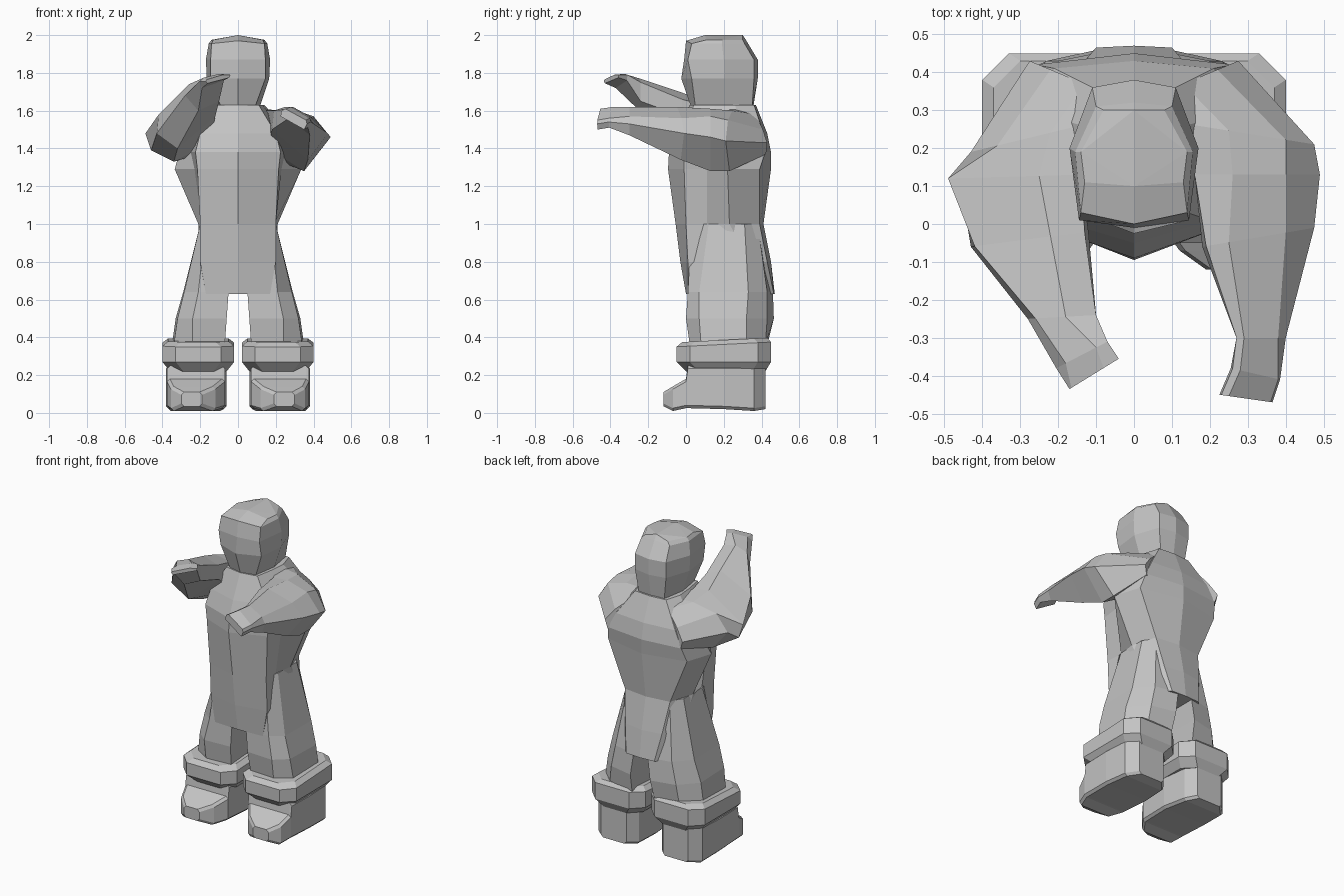
import bpy
import bmesh

cube = bpy.data.objects.get("Cube")
if cube:
    bpy.data.objects.remove(cube, do_unlink=True)

# One plain material for the whole figure
grey = bpy.data.materials.new("plain_grey")
grey.use_nodes = True
colour = (.55, .55, .55, 1)
grey.diffuse_color = colour
grey.node_tree.nodes["Principled BSDF"].inputs["Base Color"].default_value = colour


def loft(name, rings):
    """Skin a list of equal-length point rings and cap both ends."""
    bm = bmesh.new()
    loops = [[bm.verts.new(point) for point in ring] for ring in rings]
    for lower, upper in zip(loops, loops[1:]):
        count = len(lower)
        for i in range(count):
            j = (i + 1) % count
            bm.faces.new((lower[i], lower[j], upper[j], upper[i]))
    bm.faces.new(loops[0])
    bm.faces.new(loops[-1])
    bmesh.ops.triangulate(bm, faces=[f for f in bm.faces if len(f.verts) > 4])
    bmesh.ops.recalc_face_normals(bm, faces=bm.faces)
    mesh = bpy.data.meshes.new(name)
    bm.to_mesh(mesh)
    bm.free()
    mesh.materials.append(grey)
    obj = bpy.data.objects.new(name, mesh)
    bpy.context.collection.objects.link(obj)
    return obj


def body_ring(z, front, half, back, lift=0):
    """Level ring, symmetric about the middle plane."""
    ring = [(0, front, z + lift)]
    ring += [(x, y, z) for x, y in half]
    ring += [(0, back, z + lift)]
    ring += [(-x, y, z) for x, y in reversed(half)]
    return ring


def leg_ring(z, outline, side):
    """Level leg section, listed from inner front round to inner back."""
    return [(side * x, y, z) for x, y in outline]


def cut_rectangle(u_range, v_range, cut):
    """Rectangle outline with cut corners."""
    (a, b), (c, d) = u_range, v_range
    return [(a + cut, c), (b - cut, c), (b, c + cut), (b, d - cut),
            (b - cut, d), (a + cut, d), (a, d - cut), (a, c + cut)]


def cuff_ring(z, x_range, y_range, side, tilt=0):
    """Level cuff section, optionally rising towards the back."""
    return [(side * x, y, z + tilt * (y - y_range[0]))
            for x, y in cut_rectangle(x_range, y_range, cut=.07)]


def boot_ring(y, x_range, z_range, side):
    """Upright boot section with bevelled corners."""
    return [(side * x, y, z) for x, z in cut_rectangle(x_range, z_range, cut=.015)]


def arm_ring(inner_y, outer_y, section, side):
    """Upright arm section; depth runs from the inner to the outer edge."""
    xs = [x for x, z in section]
    low, span = min(xs), max(xs) - min(xs)
    return [(side * x, inner_y + (outer_y - inner_y) * (x - low) / span, z)
            for x, z in section]


# Head
loft("head", [
    body_ring(1.62, front=.03, half=[(.09, .05), (.115, .2), (.09, .35)], back=.355, lift=-.01),
    body_ring(1.77, front=-.025, half=[(.145, .03), (.165, .2), (.11, .36)], back=.38),
    body_ring(1.87, front=-.01, half=[(.145, .01), (.17, .2), (.11, .36)], back=.38),
    body_ring(1.955, front=.0, half=[(.14, .03), (.155, .19), (.1, .31)], back=.32, lift=.015),
    body_ring(1.975, front=.1, half=[(.13, .11), (.14, .19), (.08, .3)], back=.3, lift=.025),
])

# Torso with the long front panel; points run front edge, recess, flank, back
loft("torso", [
    body_ring(.63, front=.0, half=[(.17, .01), (.18, .12), (.19, .36), (.1, .465)], back=.47),
    body_ring(.8, front=-.03, half=[(.2, .01), (.2, .13), (.21, .34), (.13, .43)], back=.45),
    body_ring(1.0, front=-.055, half=[(.2, .0), (.19, .11), (.21, .23), (.16, .39)], back=.41),
    body_ring(1.29, front=-.095, half=[(.215, -.01), (.23, .11), (.335, .22), (.28, .39)], back=.45),
    body_ring(1.38, front=-.09, half=[(.225, -.01), (.25, .12), (.31, .26), (.26, .42)], back=.45),
    body_ring(1.48, front=-.05, half=[(.2, .01), (.24, .15), (.27, .3), (.21, .41)], back=.43),
    body_ring(1.63, front=.02, half=[(.11, .04), (.13, .15), (.14, .26), (.11, .36)], back=.37),
])

for label, side in (("left", 1), ("right", -1)):
    # Trouser leg
    loft(label + "_leg", [
        leg_ring(.36, [(.07, .03), (.24, .02), (.34, .08), (.35, .32), (.25, .42), (.08, .43)], side),
        leg_ring(.5, [(.06, .01), (.24, .0), (.32, .07), (.33, .32), (.23, .43), (.07, .465)], side),
        leg_ring(.64, [(.05, .01), (.21, .01), (.285, .07), (.29, .33), (.2, .43), (.05, .46)], side),
        leg_ring(1.0, [(.0, .02), (.17, .03), (.2, .12), (.2, .31), (.15, .38), (.0, .39)], side),
    ])
    # Rolled cuff
    loft(label + "_cuff", [
        cuff_ring(.22, (.06, .36), (.0, .42), side),
        cuff_ring(.27, (.02, .4), (-.05, .45), side),
        cuff_ring(.35, (.02, .4), (-.05, .45), side, tilt=.05),
        cuff_ring(.375, (.05, .37), (-.02, .43), side, tilt=.05),
    ])
    # Boot
    loft(label + "_boot", [
        boot_ring(-.12, (.19, .3), (.035, .11), side),
        boot_ring(-.07, (.12, .355), (.01, .14), side),
        boot_ring(.0, (.07, .375), (.025, .18), side),
        boot_ring(.01, (.07, .375), (.025, .25), side),
        boot_ring(.2, (.06, .38), (.02, .25), side),
        boot_ring(.36, (.08, .37), (.01, .25), side),
        boot_ring(.42, (.13, .31), (.02, .25), side),
    ])

# Arm sections run: inner top, top, outer, outer low, bottom, inner low
left_sections = [
    (-.45, -.47, [(.23, 1.6), (.25, 1.61), (.36, 1.55), (.365, 1.53), (.35, 1.5), (.225, 1.57)]),
    (-.38, -.41, [(.26, 1.61), (.28, 1.62), (.38, 1.56), (.385, 1.54), (.37, 1.51), (.255, 1.58)]),
    (-.3, -.3, [(.27, 1.61), (.29, 1.62), (.38, 1.57), (.4, 1.53), (.38, 1.47), (.27, 1.56)]),
    (-.06, -.01, [(.19, 1.6), (.25, 1.62), (.4, 1.56), (.475, 1.48), (.37, 1.34), (.18, 1.5)]),
    (.13, .13, [(.16, 1.6), (.26, 1.61), (.4, 1.57), (.49, 1.46), (.35, 1.28), (.16, 1.4)]),
    (.27, .21, [(.1, 1.61), (.25, 1.6), (.4, 1.55), (.475, 1.44), (.35, 1.28), (.1, 1.38)]),
    (.34, .43, [(.06, 1.58), (.13, 1.58), (.22, 1.5), (.275, 1.43), (.26, 1.37), (.06, 1.4)]),
]
right_sections = [
    (-.355, -.435, [(.04, 1.79), (.08, 1.79), (.165, 1.765), (.17, 1.755), (.16, 1.745), (.045, 1.775)]),
    (-.31, -.38, [(.07, 1.79), (.1, 1.795), (.18, 1.775), (.205, 1.755), (.19, 1.72), (.075, 1.76)]),
    (-.24, -.25, [(.1, 1.75), (.18, 1.77), (.26, 1.74), (.28, 1.68), (.21, 1.6), (.1, 1.65)]),
    (-.02, -.06, [(.13, 1.66), (.22, 1.7), (.42, 1.58), (.43, 1.48), (.32, 1.4), (.12, 1.57)]),
    (.13, .12, [(.14, 1.62), (.25, 1.64), (.49, 1.48), (.46, 1.39), (.34, 1.33), (.15, 1.43)]),
    (.27, .19, [(.1, 1.61), (.22, 1.6), (.36, 1.55), (.43, 1.44), (.34, 1.33), (.1, 1.4)]),
    (.34, .43, [(.06, 1.58), (.13, 1.58), (.22, 1.5), (.275, 1.43), (.26, 1.38), (.06, 1.4)]),
]
for name, side, sections in (("left_arm", 1, left_sections),
                             ("right_arm", -1, right_sections)):
    loft(name, [arm_ring(inner, outer, section, side)
                for inner, outer, section in sections])
